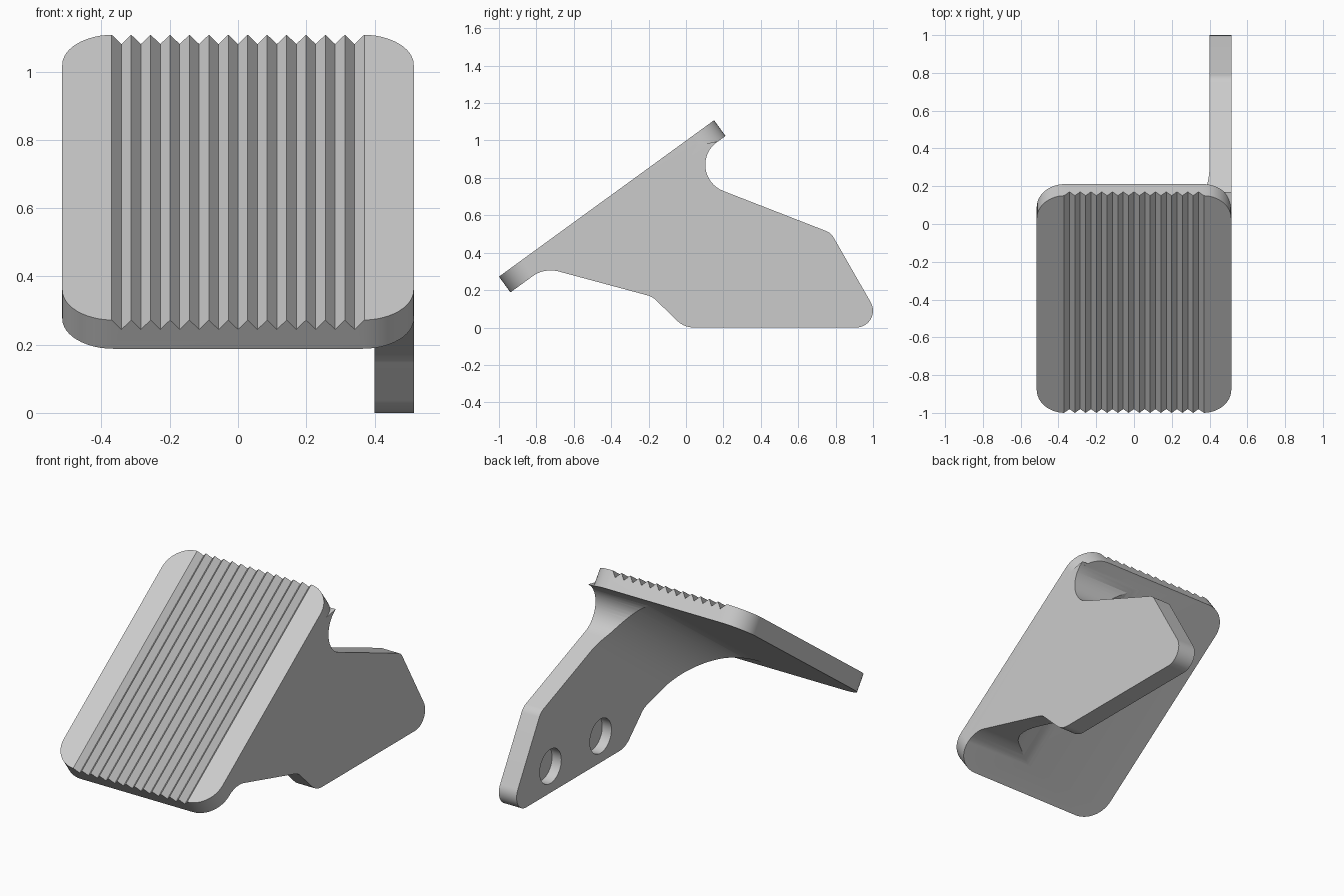
import bpy, bmesh, math
from mathutils import Vector

if "Cube" in bpy.data.objects:
    bpy.data.objects.remove(bpy.data.objects["Cube"])

X, Y, Z = Vector((1, 0, 0)), Vector((0, 1, 0)), Vector((0, 0, 1))
SLOPE = math.atan2(0.836, 1.15)
U = Vector((0, math.cos(SLOPE), math.sin(SLOPE)))     # up the tread
N = Vector((0, -math.sin(SLOPE), math.cos(SLOPE)))    # out of the tread
TOE = Vector((0, -1, 0.272))
LENGTH, THICK, HALF_W = 1.422, 0.104, 0.515
RIB_X, FILLET = 0.4, 0.33


def prism(name, pts, origin, a, b, along, d0, d1):
    """Extrude a 2D outline, laid out on axes a and b, from d0 to d1."""
    bm = bmesh.new()
    vs = [bm.verts.new(origin + a * p[0] + b * p[1] + along * d0) for p in pts]
    face = bm.faces.new(vs)
    new = bmesh.ops.extrude_face_region(bm, geom=[face])["geom"]
    bmesh.ops.translate(bm, vec=along * (d1 - d0),
                        verts=[v for v in new if isinstance(v, bmesh.types.BMVert)])
    bmesh.ops.recalc_face_normals(bm, faces=bm.faces)
    mesh = bpy.data.meshes.new(name)
    bm.to_mesh(mesh)
    bm.free()
    ob = bpy.data.objects.new(name, mesh)
    bpy.context.collection.objects.link(ob)
    return ob


def rounded(corners, steps=12):
    """Round each (a, b, radius) corner of a closed outline."""
    out = []
    for i, (a, b, r) in enumerate(corners):
        p = Vector((a, b))
        if r == 0:
            out.append(p)
            continue
        e = (Vector(corners[i - 1][:2]) - p).normalized()
        f = (Vector(corners[(i + 1) % len(corners)][:2]) - p).normalized()
        half = e.angle(f) / 2
        c = p + (e + f).normalized() * r / math.sin(half)
        s = p + e * r / math.tan(half) - c
        t = p + f * r / math.tan(half) - c
        for k in range(steps + 1):
            out.append(c + s.slerp(t, k / steps).normalized() * r)
    return out


def boolean(ob, other, operation):
    m = ob.modifiers.new(operation.lower(), 'BOOLEAN')
    m.object, m.operation, m.solver = other, operation, 'EXACT'
    other.hide_render = True
    bpy.context.view_layer.objects.active = ob
    bpy.ops.object.modifier_apply(modifier=m.name)
    bpy.data.objects.remove(other)


# Tread plate: ridged cross-section trimmed to a rounded rectangle
ridges = 13
pitch = 0.74 / ridges
section = [(-0.6, -THICK), (-0.6, 0)]
for i in range(ridges):
    x = -0.37 + i * pitch
    section += [(x, 0), (x + pitch / 2, -0.034)]
section += [(0.37, 0), (0.6, 0), (0.6, -THICK)]
pedal = prism("pedal", section, TOE, X, N, U, -0.1, LENGTH + 0.1)
R = 0.15
plan = rounded([(-HALF_W, 0, R), (HALF_W, 0, R), (HALF_W, LENGTH, R), (-HALF_W, LENGTH, R)])
boolean(pedal, prism("plate_outline", plan, TOE, X, U, N, -0.3, 0.2), 'INTERSECT')

# Side bracket: profile trimmed by a wall section with a large inner fillet
profile = rounded([(0.17, 0.995, 0), (-0.057, 0.83, 0.15), (0.775, 0.506, 0.08),
                   (1.065, 0, 0.09), (-0.01, 0, 0.13), (-0.18, 0.165, 0.1),
                   (-0.756, 0.32, 0.17), (-0.83, 0.268, 0), (-0.795, 0.353, 0),
                   (0.056, 0.974, 0)], 16)
bracket = prism("side_bracket", profile, Vector(), Y, Z, X, -0.2, HALF_W)
wall = [(0.7, 0.08), (0.7, -3), (RIB_X, -3)]
for k in range(25):
    t = math.pi / 2 * k / 24
    wall.append((RIB_X - FILLET * (1 - math.cos(t)), -FILLET * (1 - math.sin(t))))
wall.append((RIB_X - FILLET, 0.08))
boolean(bracket, prism("wall_section", wall, TOE - N * THICK, X, N, U, -1, 3), 'INTERSECT')
boolean(pedal, bracket, 'UNION')

# Two blind holes on the inner face of the bracket
for y in (0.685, 0.22):
    circle = [(y + 0.1 * math.cos(math.tau * k / 48), 0.155 + 0.1 * math.sin(math.tau * k / 48))
              for k in range(48)]
    boolean(pedal, prism("hole_cutter", circle, Vector(), Y, Z, X, 0.3, RIB_X + 0.06), 'DIFFERENCE')

bpy.ops.object.select_all(action='DESELECT')
pedal.select_set(True)
bpy.context.view_layer.objects.active = pedal
bpy.ops.object.shade_smooth_by_angle(angle=math.radians(25))
